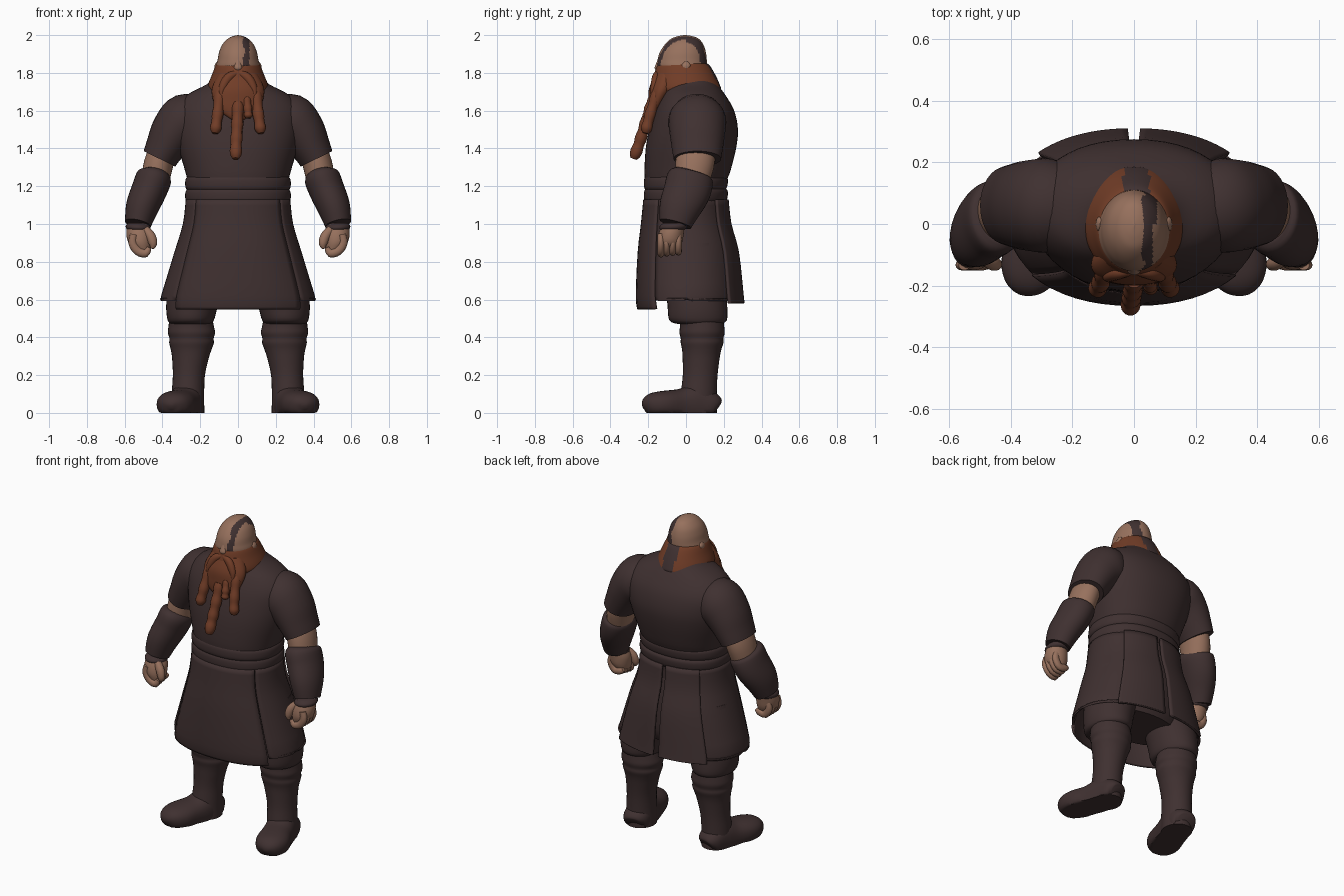
import bpy, bmesh, math
from mathutils import Vector


def material(name, rgb):
    m = bpy.data.materials.new(name)
    m.diffuse_color = (*rgb, 1)
    return m


DARK = material("dark brown cloth", (0.05, 0.03, 0.03))
SKIN = material("skin", (0.31, 0.165, 0.11))
RUST = material("rust hair", (0.165, 0.046, 0.02))
X, Y, Z = Vector((1, 0, 0)), Vector((0, 1, 0)), Vector((0, 0, 1))


def finish(name, bm, mats, rule=None, floor=False):
    if floor:
        for v in bm.verts:
            v.co.z = max(v.co.z, 0)
    bmesh.ops.recalc_face_normals(bm, faces=bm.faces)
    if rule:
        for f in bm.faces:
            f.material_index = int(rule(f.calc_center_median()))
    me = bpy.data.meshes.new(name)
    bm.to_mesh(me)
    bm.free()
    ob = bpy.data.objects.new(name, me)
    bpy.context.collection.objects.link(ob)
    for m in mats:
        me.materials.append(m)
    bpy.ops.object.select_all(action='DESELECT')
    ob.select_set(True)
    bpy.context.view_layer.objects.active = ob
    bpy.ops.object.shade_smooth_by_angle(angle=math.radians(50))
    return ob


def spline(rows, steps):
    """Catmull-Rom through rows of numbers."""
    out = []
    for i in range(len(rows) - 1):
        a, b, c, d = (rows[max(i - 1, 0)], rows[i], rows[i + 1], rows[min(i + 2, len(rows) - 1)])
        for k in range(steps):
            t = k / steps
            out.append([0.5 * (2 * q + (r - p) * t + (2 * p - 5 * q + 4 * r - s) * t * t
                               + (3 * q - p - 3 * r + s) * t ** 3) for p, q, r, s in zip(a, b, c, d)])
    return out + [list(rows[-1])]


def superellipse(a, p):
    c, s = math.cos(a), math.sin(a)
    return (math.copysign(abs(c) ** (2 / p), c), math.copysign(abs(s) ** (2 / p), s))


def loft(name, rows, mats, side=1, ref=None, n=32, steps=4, p=2.0, rule=None, floor=False):
    """Rows are (x, y, z, rx, ry). ref=None keeps rings level, else rings follow the path."""
    pts = spline([(side * r[0], *r[1:]) for r in rows], steps)
    bm, rings = bmesh.new(), []
    for i, (x, y, z, rx, ry) in enumerate(pts):
        s, w = X, Y
        if ref:
            t = Vector(pts[min(i + 1, len(pts) - 1)][:3]) - Vector(pts[max(i - 1, 0)][:3])
            s = ref.cross(t).normalized()
            w = t.normalized().cross(s)
        rx, ry = max(rx, 0.002), max(ry, 0.002)
        ring = []
        for k in range(n):
            c, d = superellipse(2 * math.pi * k / n, p)
            ring.append(bm.verts.new(Vector((x, y, z)) + s * rx * c + w * ry * d))
        rings.append(ring)
    for a, b in zip(rings, rings[1:]):
        for k in range(n):
            bm.faces.new((a[k], a[(k + 1) % n], b[(k + 1) % n], b[k]))
    bm.faces.new(rings[0])
    bm.faces.new(rings[-1])
    return finish(name, bm, mats, rule, floor)


def body(name, rows, mats, **kw):
    """Level rings given as (z, half width, front y, back y)."""
    return loft(name, [(0, (f + b) / 2, z, w, (b - f) / 2) for z, w, f, b in rows], mats, **kw)


def skirt_panel(name, a0, a1, bottom, offset=0.0, taper=0.0):
    """Curved flared cloth panel between two angles around the waist."""
    bm, grid = bmesh.new(), []
    rows = spline([(1.13, .27, -.215, .205), (1.0, .285, -.228, .22), (.85, .33, -.245, .26),
                   (.62, .40, -.255, .285), (bottom, .405, -.247, .29)], 3)
    for z, w, f, b in rows:
        row = []
        for k in range(17):
            c, s = superellipse(math.radians(a0 + (a1 - a0) * k / 16), 2.2)
            row.append(bm.verts.new(((w + offset) * c, (f + b) / 2 + ((b - f) / 2 + offset) * s, z)))
        grid.append(row)
    for a, b in zip(grid, grid[1:]):
        for k in range(16):
            bm.faces.new((a[k], a[k + 1], b[k + 1], b[k]))
    ob = finish(name, bm, [DARK])
    mod = ob.modifiers.new("thickness", 'SOLIDIFY')
    mod.thickness, mod.offset = 0.014, 0


# Torso, hips and belt
body("tunic", [(1.0, .265, -.21, .2), (1.2, .265, -.215, .21), (1.28, .28, -.22, .235),
               (1.4, .315, -.213, .265), (1.5, .335, -.195, .275), (1.6, .335, -.165, .255),
               (1.68, .275, -.13, .21), (1.74, .165, -.10, .165), (1.79, .11, -.08, .12),
               (1.81, .06, -.05, .08)], [DARK], n=48, p=2.2)
body("hips", [(1.1, .26, -.2, .19), (.9, .30, -.22, .22), (.7, .31, -.19, .22), (.62, .27, -.14, .19)],
     [DARK], n=40)
for i, z in enumerate((1.15, 1.215)):
    body(f"belt_{i + 1}", [(z - .04, .264, -.21, .204), (z - .02, .278, -.222, .217),
                           (z + .02, .278, -.222, .222), (z + .04, .264, -.212, .21)], [DARK], n=48, p=2.2)

# Skirt panels
skirt_panel("front_skirt", -141, -39, .55, .004)
for side, tag in ((1, "left"), (-1, "right")):
    a, b, c, d = (-38, 58, 45, 88) if side > 0 else (122, 218, 92, 135)
    skirt_panel(f"{tag}_side_skirt", a, b, .605)
    skirt_panel(f"{tag}_back_skirt", c, d, .58, .014)

# Head, nose and the dark painted streak
body("head", [(1.70, .08, -.09, .09), (1.77, .108, -.13, .105), (1.83, .116, -.152, .11),
              (1.87, .108, -.15, .11), (1.91, .1, -.138, .105), (1.95, .083, -.112, .092),
              (1.98, .055, -.08, .068), (1.994, .028, -.045, .035), (2.0, .0, -.01, .0)],
     [SKIN, DARK], n=80, steps=6,
     rule=lambda c: .03 + .006 * math.sin(c.z * 60) < c.x < (.06 if c.y < 0 else .075))
loft("nose", [(0, -.14, 1.875, .01, .008), (0, -.146, 1.85, .016, .012), (0, -.15, 1.825, .022, .016),
              (0, -.145, 1.805, .008, .008)], [SKIN], n=16)

# Hair collar and beard
body("hair_collar", [(1.855, .1, -.12, .1), (1.84, .118, -.152, .125), (1.79, .138, -.168, .155),
                     (1.74, .158, -.178, .178), (1.71, .16, -.178, .185), (1.68, .14, -.15, .16)],
     [RUST, DARK], n=64, rule=lambda c: -.035 < c.x < .05 and c.y > .05)
loft("beard", [(0, -.10, 1.8, .10, .06), (0, -.125, 1.72, .138, .07), (0, -.15, 1.65, .13, .05),
               (0, -.165, 1.60, .10, .035), (0, -.175, 1.55, .03, .02)], [RUST])


def braid(name, path, r):
    rows = spline([(*q, r) for q in path], 3)
    last = len(rows) - 1
    beads = [(x, y, z, w * k, w * k) for i, (x, y, z, w) in enumerate(rows)
             for k in [(.55 if i == last else 1.06 if i % 2 else .92)]]
    loft(name, beads, [RUST], ref=Y, n=14, steps=3)


braid("middle_braid", [(0, -.18, 1.64), (-.004, -.215, 1.53), (-.01, -.25, 1.42), (-.012, -.278, 1.345)], .031)
braid("short_strand", [(.045, -.175, 1.67), (.052, -.2, 1.61), (.055, -.21, 1.56)], .022)
for side, tag in ((1, "left"), (-1, "right")):
    braid(f"{tag}_outer_braid", [(side * .095, -.15, 1.7), (side * .108, -.19, 1.58), (side * .122, -.215, 1.48)], .029)
    loft(f"{tag}_moustache", [(.005, -.15, 1.80, .015, .015), (.05, -.16, 1.775, .024, .02),
                              (.082, -.17, 1.72, .02, .018), (.09, -.18, 1.67, .006, .006)],
         [RUST], side=side, ref=Y, n=14)
    loft(f"{tag}_ear", [(.105, 0, 1.86, .006, .01), (.113, .0, 1.84, .011, .024),
                        (.11, -.005, 1.81, .011, .02), (.105, -.01, 1.79, .004, .01)], [SKIN], side=side, n=14)

    # Arms
    loft(f"{tag}_sleeve", [(.16, .06, 1.585, .085, .10), (.265, .06, 1.555, .14, .15), (.335, .06, 1.49, .127, .148),
                           (.388, .06, 1.40, .104, .135), (.416, .06, 1.345, .093, .126)],
         [DARK], side=side, ref=Y)
    loft(f"{tag}_upper_arm", [(.39, .055, 1.40, .075, .10), (.42, .047, 1.32, .078, .103), (.44, .03, 1.22, .075, .09)],
         [SKIN], side=side, ref=Y)
    loft(f"{tag}_bracer", [(.436, .028, 1.275, .065, .09), (.443, .022, 1.25, .093, .12),
                           (.47, .008, 1.18, .094, .125), (.507, -.03, 1.09, .087, .112),
                           (.53, -.056, 1.0, .07, .086)], [DARK], side=side, ref=Y)
    loft(f"{tag}_wrist_strap", [(.533, -.06, 1.005, .05, .06), (.53, -.066, .99, .064, .072),
                                (.527, -.07, .975, .064, .07), (.525, -.075, .965, .05, .05)],
         [DARK], side=side)
    loft(f"{tag}_palm", [(.53, -.065, 1.0, .055, .06), (.523, -.078, .95, .068, .066),
                         (.518, -.085, .90, .062, .064), (.503, -.09, .855, .038, .045)], [SKIN], side=side)
    for i in range(4):
        y = -.133 + i * .031
        loft(f"{tag}_finger_{i + 1}", [(.55, y, .945, .02, .017), (.557, y, .90, .023, .018),
                                       (.532, y, .858, .023, .018), (.49, y, .845 + .006 * i, .022, .018),
                                       (.47, y, .875, .012, .01)],
             [SKIN], side=side, ref=Y, n=12, steps=3)
    loft(f"{tag}_thumb", [(.49, -.11, .97, .022, .022), (.462, -.125, .935, .026, .024),
                          (.45, -.132, .895, .022, .02), (.455, -.135, .87, .008, .008)],
         [SKIN], side=side, ref=Y, n=14)

    # Trousers and boots
    loft(f"{tag}_trouser_leg", [(.19, .03, .9, .13, .15), (.22, .05, .7, .145, .16), (.243, .06, .57, .137, .158),
                                (.25, .064, .49, .122, .152), (.25, .07, .47, .1, .11)], [DARK], side=side)
    loft(f"{tag}_boot_shaft", [(.25, .08, .52, .11, .115), (.248, .085, .46, .12, .117), (.246, .085, .425, .125, .12),
                               (.246, .085, .395, .117, .113), (.246, .085, .37, .118, .113),
                               (.248, .083, .335, .108, .104), (.252, .08, .29, .097, .098), (.26, .075, .2, .085, .092),
                               (.265, .068, .1, .086, .095), (.265, .068, 0, .087, .095)], [DARK], side=side)
    loft(f"{tag}_foot", [(.258, .162, .03, .05, .04), (.262, .14, .04, .075, .07), (.272, .06, .045, .088, .11),
                         (.298, -.03, .04, .092, .088), (.33, -.12, .045, .1, .072), (.345, -.18, .042, .083, .062),
                         (.352, -.215, .035, .05, .04), (.354, -.228, .03, .01, .01)],
         [DARK], side=side, ref=Z, p=2.3, floor=True)
